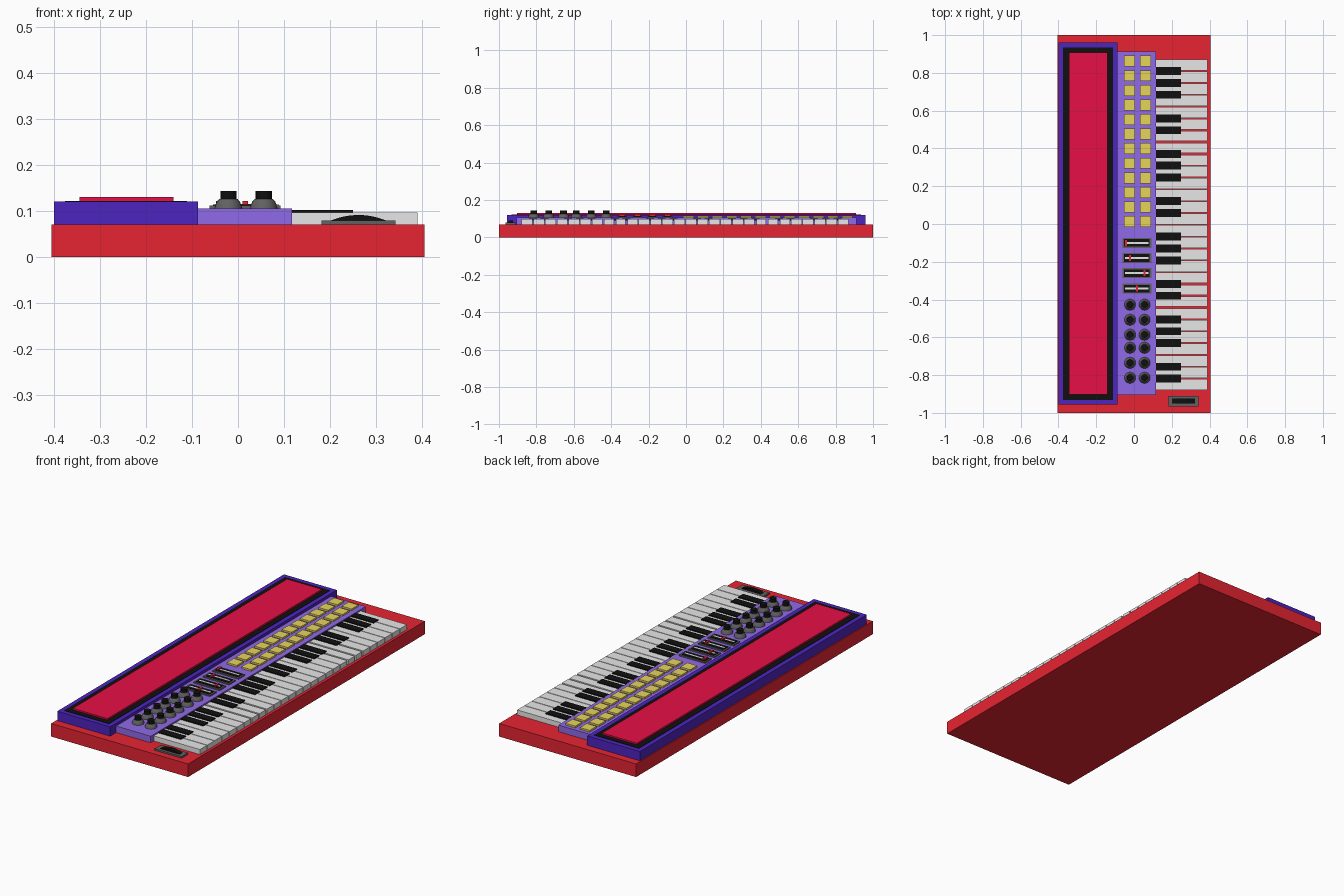
import bpy, math

old = bpy.data.objects.get("Cube")
if old:
    bpy.data.objects.remove(old, do_unlink=True)


def material(name, r, g, b):
    m = bpy.data.materials.new(name)
    m.use_nodes = True
    m.diffuse_color = (r, g, b, 1)
    m.node_tree.nodes["Principled BSDF"].inputs["Base Color"].default_value = (r, g, b, 1)
    return m


RED = material("red", 0.8, 0.018, 0.032)
CRIMSON = material("crimson", 0.8, 0.005, 0.063)
INDIGO = material("indigo", 0.076, 0.018, 0.53)
LILAC = material("lilac", 0.28, 0.144, 0.8)
YELLOW = material("yellow", 0.8, 0.66, 0.107)
WHITE = material("white", 0.8, 0.8, 0.8)
GREY = material("dark grey", 0.12, 0.12, 0.12)
BLACK = material("black", 0.005, 0.005, 0.005)


def mesh_object(name, verts, faces, mat):
    me = bpy.data.meshes.new(name)
    me.from_pydata(verts, [], faces)
    me.materials.append(mat)
    ob = bpy.data.objects.new(name, me)
    bpy.context.collection.objects.link(ob)
    return ob


def box(name, x0, x1, y0, y1, z0, z1, mat):
    verts = [(x, y, z) for z in (z0, z1) for x, y in ((x0, y0), (x1, y0), (x1, y1), (x0, y1))]
    faces = [(3, 2, 1, 0), (4, 5, 6, 7)]
    faces += [(i, (i + 1) % 4, (i + 1) % 4 + 4, i + 4) for i in range(4)]
    return mesh_object(name, verts, faces, mat)


def lathe(name, x, y, profile, mat, n=20):
    """Closed solid of revolution from (radius, height) pairs."""
    verts, faces = [], []
    for r, z in profile:
        for i in range(n):
            a = math.tau * i / n
            verts.append((x + r * math.cos(a), y + r * math.sin(a), z))
    for k in range(len(profile) - 1):
        for i in range(n):
            j = (i + 1) % n
            faces.append((k * n + i, k * n + j, k * n + n + j, k * n + n + i))
    faces.append(tuple(reversed(range(n))))
    faces.append(tuple(range(len(verts) - n, len(verts))))
    ob = mesh_object(name, verts, faces, mat)
    bpy.ops.object.select_all(action='DESELECT')
    ob.select_set(True)
    bpy.context.view_layer.objects.active = ob
    bpy.ops.object.shade_smooth_by_angle(angle=math.radians(35))
    return ob


BASE, PANEL = 0.07, 0.105

# Body, display housing and control panel
box("base", -0.405, 0.405, -1, 1, 0, BASE, RED)
box("display_housing", -0.4, -0.087, -0.956, 0.96, BASE, 0.12, INDIGO)
box("display_border", -0.376, -0.111, -0.932, 0.935, 0.12, 0.122, BLACK)
box("display_screen", -0.345, -0.14, -0.903, 0.908, 0.122, 0.13, CRIMSON)
box("control_panel", -0.087, 0.117, -0.905, 0.912, BASE, PANEL, LILAC)

# Keyboard: 28 white keys, with black ones in threes and twos
TOP, PITCH = 0.872, 0.0626
wide = {6, 7, 8, 19, 20, 21}


def gap(i):
    return 0.005 if i in wide else 0.002


for i in range(28):
    y = TOP - PITCH * i
    box("white_key", 0.117, 0.39, y - PITCH + gap(i + 1), y - gap(i), BASE, 0.097, WHITE)
    if i % 7 in (1, 2, 3, 5, 6):
        box("black_key", 0.117, 0.25, y - 0.021, y + 0.021, 0.09, 0.102, BLACK)

# Two columns of pads
for row in range(12):
    y = 0.862 - 0.0772 * row
    for x in (-0.025, 0.06):
        box("pad", x - 0.029, x + 0.029, y - 0.029, y + 0.029, PANEL, 0.114, YELLOW)

# Sliders
for y, cap in zip((-0.1, -0.18, -0.26, -0.342), (-0.042, -0.021, 0.056, 0.016)):
    box("slider_frame", -0.062, 0.092, y - 0.027, y + 0.027, PANEL, 0.112, GREY)
    box("slider_bed", -0.053, 0.083, y - 0.02, y + 0.02, 0.112, 0.114, BLACK)
    box("slider_slot", -0.047, 0.077, y - 0.005, y + 0.005, 0.114, 0.115, WHITE)
    box("slider_cap", cap - 0.006, cap + 0.006, y - 0.016, y + 0.016, 0.114, 0.121, RED)

# Two columns of knobs
for y in (-0.427, -0.507, -0.586, -0.655, -0.735, -0.814):
    for x in (-0.021, 0.056):
        lathe("knob_skirt", x, y, [(0.03, PANEL), (0.028, 0.113), (0.025, 0.12), (0.02, 0.126)], GREY)
        lathe("knob_cap", x, y, [(0.0175, 0.125), (0.0175, 0.143)], BLACK)

# Pitch wheel, an arc rising out of its plate
box("wheel_plate", 0.182, 0.342, -0.965, -0.911, BASE, 0.079, GREY)
n = 16
arc = []
for i in range(n + 1):
    t = 2 * i / n - 1
    arc.append((0.262 + 0.06 * t, 0.079 + 0.012 * (1 - t * t)))
m = len(arc)
verts = [(x, y, z) for y in (-0.95, -0.925) for x, z in arc]
faces = [tuple(range(m - 1, -1, -1))[::-1], tuple(range(2 * m - 1, m - 1, -1))]
faces = [tuple(reversed(f)) for f in faces]
faces += [(i, i + 1, m + i + 1, m + i) for i in range(m - 1)]
mesh_object("pitch_wheel", verts, faces, BLACK)
